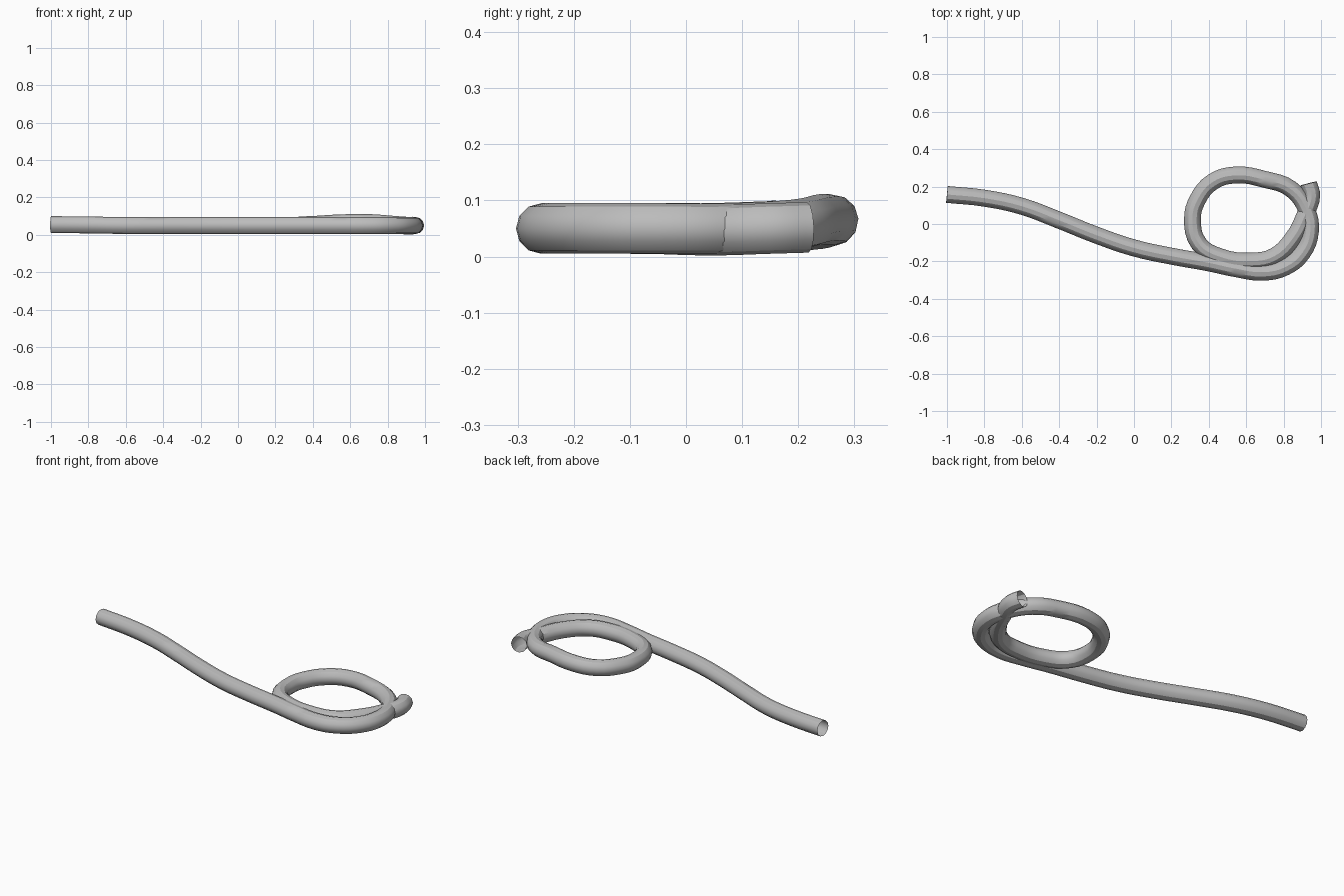
import bpy

cube = bpy.data.objects.get("Cube")
if cube:
    bpy.data.objects.remove(cube, do_unlink=True)

RADIUS = 0.045

# One grey for the whole tube
grey = bpy.data.materials.new("rope grey")
grey.use_nodes = True
colour = (0.5, 0.5, 0.5, 1)
grey.diffuse_color = colour
grey.node_tree.nodes["Principled BSDF"].inputs["Base Color"].default_value = colour

# Centre line: long tail, outer bend, loop, then the short crossing tip
path = [
    (-1.0, 0.158, 0.055), (-0.8, 0.138, 0.053), (-0.6, 0.095, 0.05),
    (-0.4, 0.02, 0.05), (-0.2, -0.06, 0.05), (0.0, -0.128, 0.05),
    (0.2, -0.172, 0.05), (0.4, -0.208, 0.05), (0.54, -0.238, 0.05),
    (0.69, -0.258, 0.05), (0.81, -0.23, 0.05), (0.9, -0.155, 0.05),
    (0.943, -0.04, 0.05), (0.925, 0.07, 0.05), (0.84, 0.187, 0.056),
    (0.7, 0.238, 0.066), (0.54, 0.262, 0.064), (0.42, 0.225, 0.057),
    (0.34, 0.13, 0.053), (0.313, 0.03, 0.05), (0.347, -0.105, 0.05),
    (0.46, -0.175, 0.05), (0.63, -0.198, 0.05), (0.75, -0.172, 0.05),
    (0.85, -0.075, 0.05), (0.915, 0.05, 0.047), (0.95, 0.15, 0.05),
    (0.933, 0.217, 0.052),
]

# Round open-ended tube swept along the centre line
curve = bpy.data.curves.new("looped_rope", "CURVE")
curve.dimensions = "3D"
curve.resolution_u = 4
curve.bevel_depth = RADIUS
curve.bevel_resolution = 4
curve.use_fill_caps = False
spline = curve.splines.new("BEZIER")
spline.bezier_points.add(len(path) - 1)
for point, co in zip(spline.bezier_points, path):
    point.co = co
    point.handle_left_type = point.handle_right_type = "AUTO"
curve.materials.append(grey)

rope = bpy.data.objects.new("looped_rope", curve)
bpy.context.collection.objects.link(rope)

# Turn the swept curve into a smooth mesh
bpy.ops.object.select_all(action="DESELECT")
rope.select_set(True)
bpy.context.view_layer.objects.active = rope
bpy.ops.object.convert(target="MESH")
bpy.ops.object.shade_smooth_by_angle()
